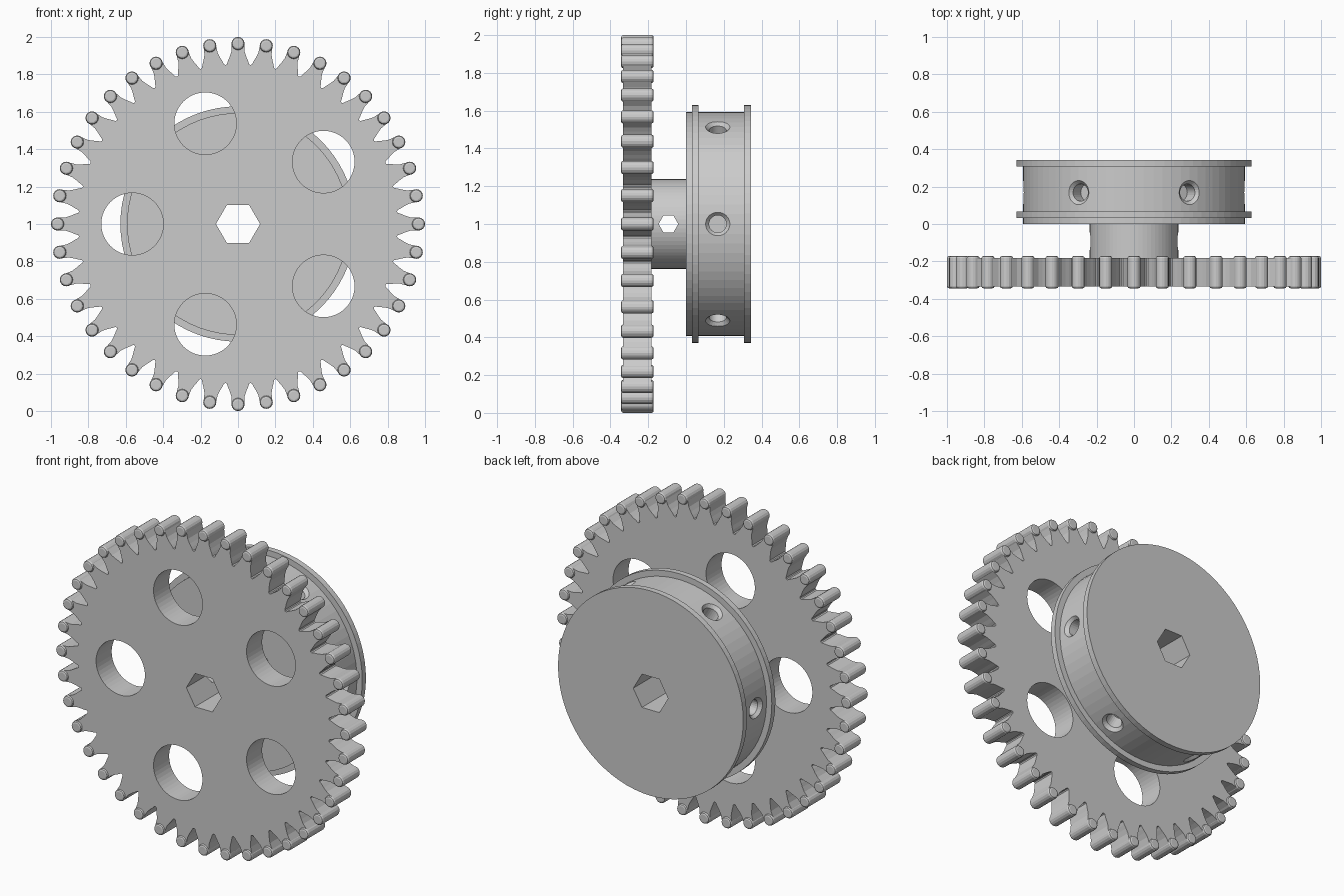
import bpy, bmesh
from math import sin, cos, pi, radians
from mathutils import Matrix, Vector

if "Cube" in bpy.data.objects:
    bpy.data.objects.remove(bpy.data.objects["Cube"])

CZ = 1.0          # height of the axle
TEETH = 40


def finish(bm, name):
    bmesh.ops.recalc_face_normals(bm, faces=bm.faces)
    me = bpy.data.meshes.new(name)
    bm.to_mesh(me)
    bm.free()
    ob = bpy.data.objects.new(name, me)
    bpy.context.collection.objects.link(ob)
    return ob


def stack(bm, rings):
    """Skin a list of equal-length point rings and cap both ends."""
    loops = [[bm.verts.new(p) for p in ring] for ring in rings]
    n = len(loops[0])
    for a, b in zip(loops, loops[1:]):
        for i in range(n):
            j = (i + 1) % n
            bm.faces.new((a[i], a[j], b[j], b[i]))
    bm.faces.new(loops[0])
    bm.faces.new(loops[-1][::-1])


def turned(bm, profile, n, cx=0, cz=CZ):
    """Turn a (radius, y) profile around an axis parallel to y."""
    stack(bm, [[(cx + r * cos(2 * pi * i / n), y, cz + r * sin(2 * pi * i / n))
                for i in range(n)] for r, y in profile])


def radial(bm, profile, n, angle):
    """Turn a (radius, distance) profile around a spoke in the xz plane."""
    out = Vector((cos(angle), 0, sin(angle)))
    side = Vector((-sin(angle), 0, cos(angle)))
    yv = Vector((0, 1, 0))
    mid = Vector((0, 0.168, CZ))
    stack(bm, [[mid + out * d + yv * r * cos(2 * pi * i / n) + side * r * sin(2 * pi * i / n)
                for i in range(n)] for r, d in profile])


def cut(ob, cutter):
    mod = ob.modifiers.new("cut", 'BOOLEAN')
    mod.operation = 'DIFFERENCE'
    mod.solver = 'EXACT'
    mod.object = cutter
    bpy.context.view_layer.objects.active = ob
    bpy.ops.object.modifier_apply(modifier=mod.name)
    bpy.data.objects.remove(cutter)


def hex_bore(bm):
    turned(bm, [(0.118, -0.6), (0.118, 0.6)], 6)


# Toothed gear plate
half = [(-0.067, 0.85), (-0.060, 0.854), (-0.054, 0.872), (-0.045, 0.893),
        (-0.036, 0.92), (-0.033, 0.965)]
tooth = half + [(-t, r) for t, r in half[:0:-1]]
outline = []
for k in range(TEETH):
    a = 2 * pi * k / TEETH
    outline += [(r * cos(a) - t * sin(a), r * sin(a) + t * cos(a)) for t, r in tooth]
bm = bmesh.new()
stack(bm, [[(x, y, CZ + z) for x, z in outline] for y in (-0.333, -0.182)])
gear = finish(bm, "gear_plate")

bm = bmesh.new()
hex_bore(bm)
for k in range(5):
    a = pi + 2 * pi * k / 5
    turned(bm, [(0.166, -0.5), (0.166, 0.0)], 48, 0.565 * cos(a), CZ + 0.565 * sin(a))
cut(gear, finish(bm, "gear_cutter"))

# Rounded pins along the tooth tips
bm = bmesh.new()
for k in range(TEETH):
    a = 2 * pi * k / TEETH
    turned(bm, [(0.023, -0.344), (0.031, -0.341), (0.035, -0.333), (0.035, -0.182),
                (0.031, -0.174), (0.023, -0.171)], 16, 0.965 * cos(a), CZ + 0.965 * sin(a))
finish(bm, "tooth_tips")

# Hub with a hexagonal cross hole
bm = bmesh.new()
turned(bm, [(0.237, -0.182), (0.237, 0.0)], 64)
hub = finish(bm, "hub")
bm = bmesh.new()
hex_bore(bm)
cut(hub, finish(bm, "hub_bore_cutter"))
bm = bmesh.new()
stack(bm, [[(x, -0.093 + 0.052 * cos(pi * i / 3), CZ + 0.052 * sin(pi * i / 3))
            for i in range(6)] for x in (-0.4, 0.4)])
cut(hub, finish(bm, "hub_cross_cutter"))

# Flanged drum with six countersunk blind holes
bm = bmesh.new()
turned(bm, [(0.593, 0.0), (0.593, 0.031), (0.629, 0.031), (0.629, 0.066), (0.593, 0.066),
            (0.593, 0.307), (0.629, 0.307), (0.629, 0.343)], 72)
drum = finish(bm, "drum")
bm = bmesh.new()
hex_bore(bm)
for k in range(6):
    radial(bm, [(0.046, 0.49), (0.046, 0.572), (0.084, 0.614)], 24, radians(60 * k))
cut(drum, finish(bm, "drum_cutter"))
